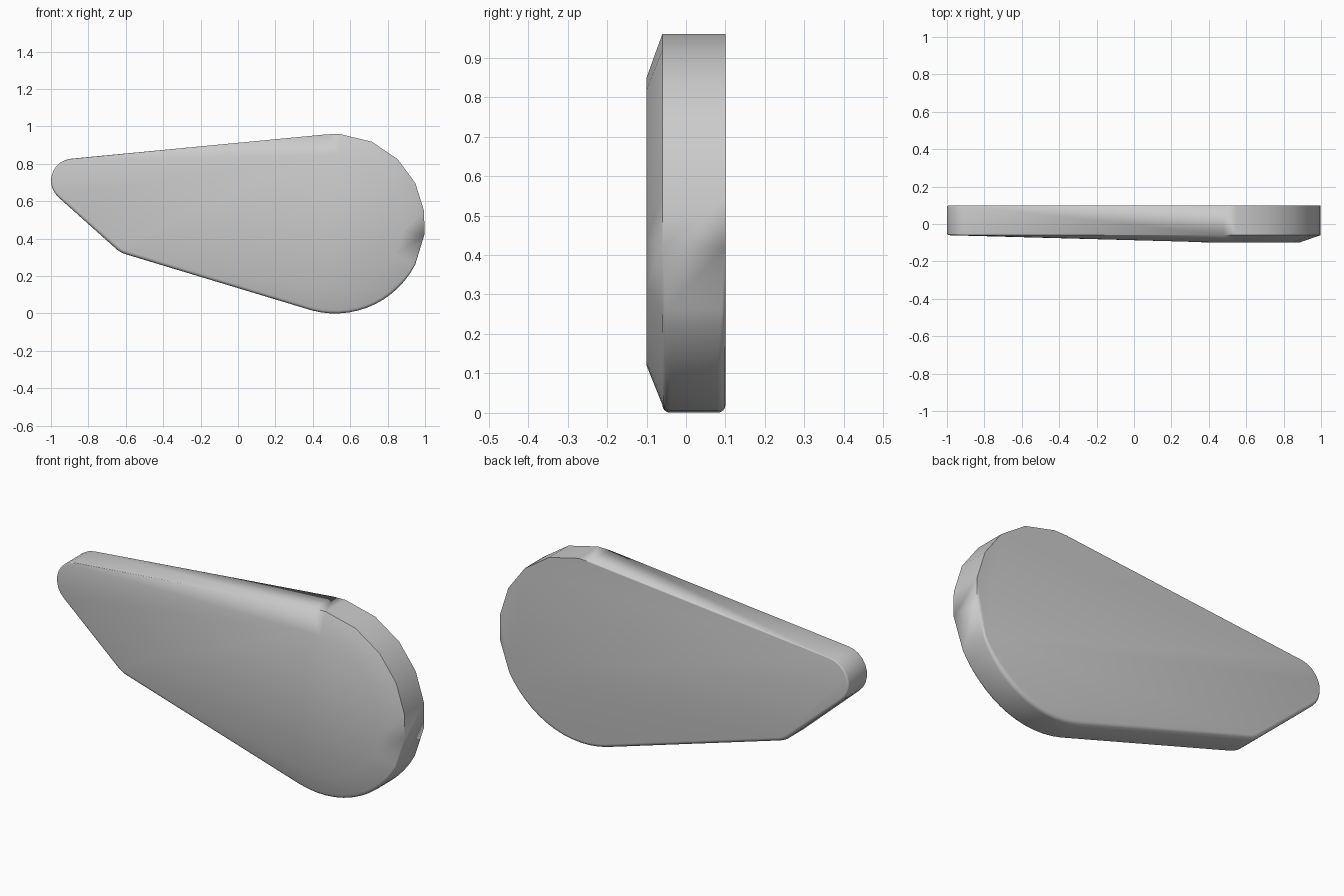
import bpy
import bmesh
from math import cos, sin, pi, radians
from mathutils import Vector

cube = bpy.data.objects.get("Cube")
if cube:
    bpy.data.objects.remove(cube)

BACK, RIM, CROWN = 0.10, -0.06, -0.10
HUB = Vector((0.52, 0.48))


def arc(center, radius, angles):
    return [Vector(center) + radius * Vector((cos(radians(a)), sin(radians(a)))) for a in angles]


def spread(start, end, count):
    return [start + (end - start) * i / (count - 1) for i in range(count)]


# Outline, clockwise: coarse upper round, fine lower round, chin, tip
round_angles = [95, 87, 66, 46, 27, 8, -7] + spread(-27, -106, 14)
big_round = arc(HUB, 0.48, round_angles)
chin = arc((-0.565, 0.44), 0.128, spread(-106, -131, 5))
tip = arc((-0.882, 0.71), 0.118, spread(-131, -265, 10))
outline = big_round + chin + tip
edge_radius = [0.02 * min(1, max(0, (-7 - a) / 40)) for a in round_angles]
edge_radius += [0.02] * len(chin) + spread(0.015, 0.004, len(tip))
count = len(outline)

# Cross-section rows running from the back face around to the front rim
bm = bmesh.new()
normals = []
for i in range(count):
    along = (outline[(i + 1) % count] - outline[i - 1]).normalized()
    normals.append(Vector((-along.y, along.x)))

STEPS = 4
rows = []
for side in (1, -1):
    for k in range(STEPS + 1):
        t = k / STEPS * pi / 2
        if side == -1:
            t = pi / 2 - t
        row = []
        for p, n, r in zip(outline, normals, edge_radius):
            q = p - n * r * (1 - sin(t))
            y = BACK - r * (1 - cos(t)) if side == 1 else RIM + r * (1 - cos(t))
            row.append(bm.verts.new((q.x, y, q.y)))
        rows.append(row)

for a, b in zip(rows, rows[1:]):
    for i in range(count):
        j = (i + 1) % count
        bm.faces.new((a[i], a[j], b[j], b[i]))
bm.faces.new(rows[0])

# Raised front plateau, sloping down to the rim at the round end
rim = rows[-1]
m = len(big_round)
crown = []
for p in big_round:
    q = HUB + Vector((0, 0.005)) + (p - HUB) * 0.76
    crown.append(bm.verts.new((q.x, CROWN, q.y)))
for i in range(m - 1):
    bm.faces.new((rim[i], rim[i + 1], crown[i + 1], crown[i]))
bm.faces.new(crown)
bm.faces.new((rim[m - 1], rim[m], crown[-1]))
bm.faces.new((rim[-1], rim[0], crown[0]))

# Long front slope fanning out to the chin and tip
fan = [crown[-1]] + rim[m:]
for a, b in zip(fan, fan[1:]):
    bm.faces.new((crown[0], a, b))

bmesh.ops.remove_doubles(bm, verts=bm.verts, dist=0.0003)
bmesh.ops.recalc_face_normals(bm, faces=bm.faces)
mesh = bpy.data.meshes.new("teardrop_cover")
bm.to_mesh(mesh)
bm.free()

# Plain grey finish
grey = bpy.data.materials.new("plain_grey")
grey.use_nodes = True
color = (0.6, 0.6, 0.6, 1)
grey.diffuse_color = color
grey.node_tree.nodes["Principled BSDF"].inputs["Base Color"].default_value = color
mesh.materials.append(grey)

cover = bpy.data.objects.new("teardrop_cover", mesh)
bpy.context.collection.objects.link(cover)
bpy.context.view_layer.objects.active = cover
cover.select_set(True)
bpy.ops.object.shade_smooth_by_angle(angle=radians(35))
